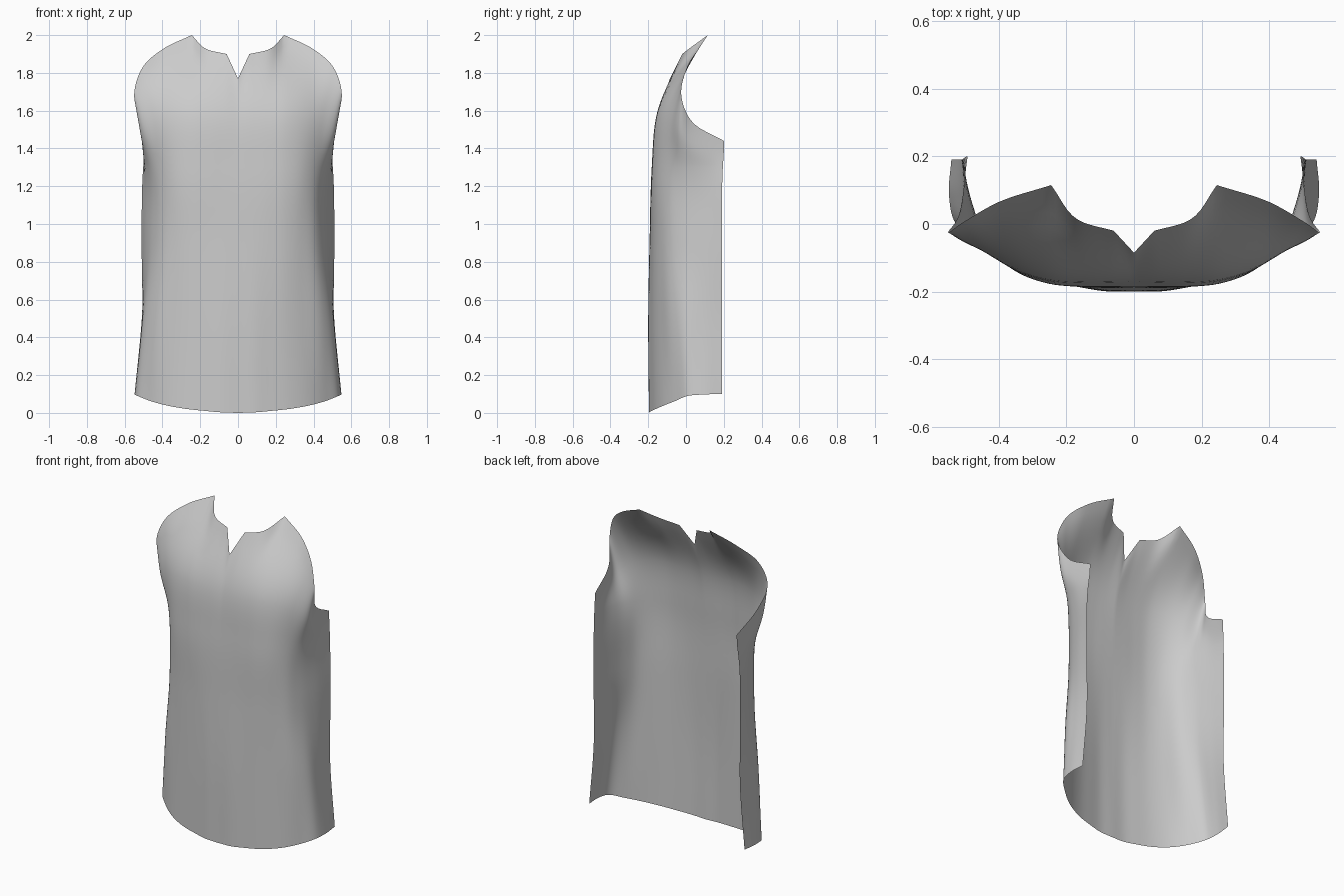
import bpy
from mathutils import Vector

if "Cube" in bpy.data.objects:
    bpy.data.objects.remove(bpy.data.objects["Cube"])

# Seams of the right half, from centre front round to the back edge:
# hem xyz | xy at z 0.5 | xy at z 0.9 | xy at z 1.3 | chest xyz | top edge xyz
SEAMS = [
    (0, -.195, 0, 0, -.2, 0, -.193, 0, -.18, 0, -.15, 1.58, 0, -.085, 1.77),
    (.09, -.195, .003, .09, -.198, .09, -.191, .08, -.181, .07, -.152, 1.59, .06, -.02, 1.9),
    (.17, -.182, .01, .16, -.187, .16, -.185, .16, -.181, .15, -.15, 1.6, .165, .012, 1.925),
    (.28, -.157, .022, .25, -.168, .25, -.171, .25, -.174, .25, -.141, 1.61, .245, .115, 2),
    (.38, -.115, .04, .345, -.132, .335, -.139, .345, -.142, .37, -.108, 1.6, .40, .065, 1.925),
    (.47, -.052, .065, .445, -.075, .41, -.09, .415, -.09, .45, -.077, 1.56, .505, .005, 1.83),
    (.532, .01, .09, .497, -.005, .452, -.027, .46, -.03, .51, -.043, 1.5, .55, -.025, 1.68),
    (.547, .085, .097, .508, .08, .487, .07, .487, .05, .508, .025, 1.43, .518, .025, 1.55),
    (.54, .19, .1, .508, .19, .51, .19, .502, .195, .495, .2, 1.38, .492, .2, 1.44),
]
CORNERS = [0, 1, 3, 8]      # seams where the top edge has a sharp corner
STEPS_UP, STEPS_ROUND = 7, 6


def smooth_line(pts, steps):
    """Smooth curve through the points, spaced by chord length."""
    n = len(pts)
    d = [max((pts[i + 1] - pts[i]).length, 1e-5) for i in range(n - 1)]
    slope = [(pts[i + 1] - pts[i]) / d[i] for i in range(n - 1)]
    tan = [slope[0]]
    for i in range(1, n - 1):
        tan.append((slope[i - 1] * d[i] + slope[i] * d[i - 1]) / (d[i] + d[i - 1]))
    tan.append(slope[-1])
    out = []
    for i in range(n - 1):
        for k in range(steps):
            t = k / steps
            out.append(pts[i] * (2 * t**3 - 3 * t**2 + 1)
                       + tan[i] * d[i] * (t**3 - 2 * t**2 + t)
                       + pts[i + 1] * (3 * t**2 - 2 * t**3)
                       + tan[i + 1] * d[i] * (t**3 - t**2))
    return out + [pts[-1].copy()]


def cornered_line(pts, steps):
    """Smooth curve that breaks at the neck and shoulder corners."""
    out = []
    for a, b in zip(CORNERS, CORNERS[1:]):
        out += smooth_line(pts[a:b + 1], steps)[:-1]
    return out + [pts[-1].copy()]


# Vertical curves along each seam
columns = []
for s in SEAMS:
    pts = [Vector(s[0:3]), Vector((s[3], s[4], .5)), Vector((s[5], s[6], .9)),
           Vector((s[7], s[8], 1.3)), Vector(s[9:12]), Vector(s[12:15])]
    columns.append(smooth_line(pts, STEPS_UP))

# Rows around the body; corners stay crisp close to the top edge
rows = len(columns[0])
verts = []
for r in range(rows):
    ring = [c[r] for c in columns]
    crisp = (r / (rows - 1)) ** 12
    for a, b in zip(smooth_line(ring, STEPS_ROUND), cornered_line(ring, STEPS_ROUND)):
        verts.append(a.lerp(b, crisp))
w = len(verts) // rows
for r in range(rows):
    verts[r * w].x = 0
faces = [(r * w + c, r * w + c + 1, (r + 1) * w + c + 1, (r + 1) * w + c)
         for r in range(rows - 1) for c in range(w - 1)]

# Shirt front panel, mirrored to the other half
mesh = bpy.data.meshes.new("shirt_front_panel")
mesh.from_pydata(verts, [], faces)
panel = bpy.data.objects.new("shirt_front_panel", mesh)
bpy.context.collection.objects.link(panel)
mirror = panel.modifiers.new("mirror", 'MIRROR')
mirror.use_clip = True
mirror.merge_threshold = 0.0005
for p in mesh.polygons:
    p.use_smooth = True
